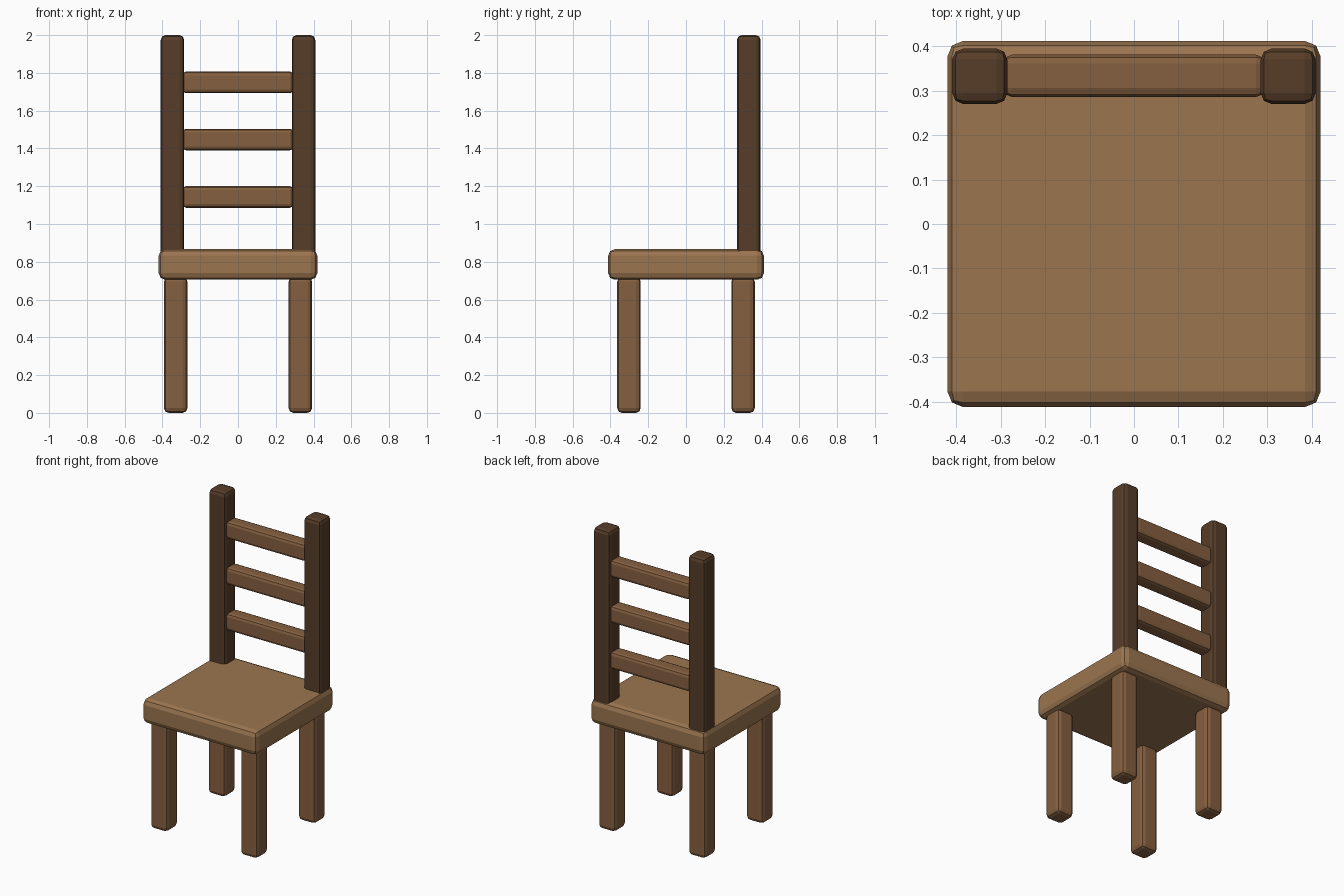
import bpy
import bmesh
from mathutils import Matrix

if "Cube" in bpy.data.objects:
    bpy.data.objects.remove(bpy.data.objects["Cube"])


def material(name, rgb):
    m = bpy.data.materials.new(name)
    m.diffuse_color = (*rgb, 1)
    m.use_nodes = True
    m.node_tree.nodes["Principled BSDF"].inputs["Base Color"].default_value = m.diffuse_color
    return m


SEAT = material("light_wood", (0.33, 0.18, 0.08))
MID = material("mid_wood", (0.235, 0.117, 0.051))
DARK = material("dark_wood", (0.095, 0.047, 0.022))


def box(name, lo, hi, bevel, mat):
    """Rounded box between two opposite corners."""
    bm = bmesh.new()
    size = [b - a for a, b in zip(lo, hi)]
    bmesh.ops.create_cube(bm, size=1, matrix=Matrix.Diagonal((*size, 1)))
    bmesh.ops.bevel(bm, geom=bm.edges[:], offset=bevel, segments=2,
                    profile=0.5, affect='EDGES')
    mesh = bpy.data.meshes.new(name)
    bm.to_mesh(mesh)
    bm.free()
    mesh.materials.append(mat)
    obj = bpy.data.objects.new(name, mesh)
    obj.location = [(a + b) / 2 for a, b in zip(lo, hi)]
    bpy.context.collection.objects.link(obj)


# Seat slab
box("seat", (-0.42, -0.412, 0.705), (0.42, 0.412, 0.867), 0.035, SEAT)

for side, s in (("left", -1), ("right", 1)):
    # Legs
    for end, y in (("front", -0.302), ("back", 0.302)):
        x = s * 0.33
        box(f"{end}_leg_{side}", (x - 0.062, y - 0.062, 0),
            (x + 0.062, y + 0.062, 0.72), 0.025, MID)
    # Back posts
    x = s * 0.347
    box(f"back_post_{side}", (x - 0.062, 0.27, 0.83),
        (x + 0.062, 0.395, 2.0), 0.025, DARK)

# Back slats
for i, z in enumerate((1.143, 1.447, 1.75)):
    box(f"back_slat_{i + 1}", (-0.295, 0.286, z - 0.057),
        (0.295, 0.381, z + 0.057), 0.02, MID)
